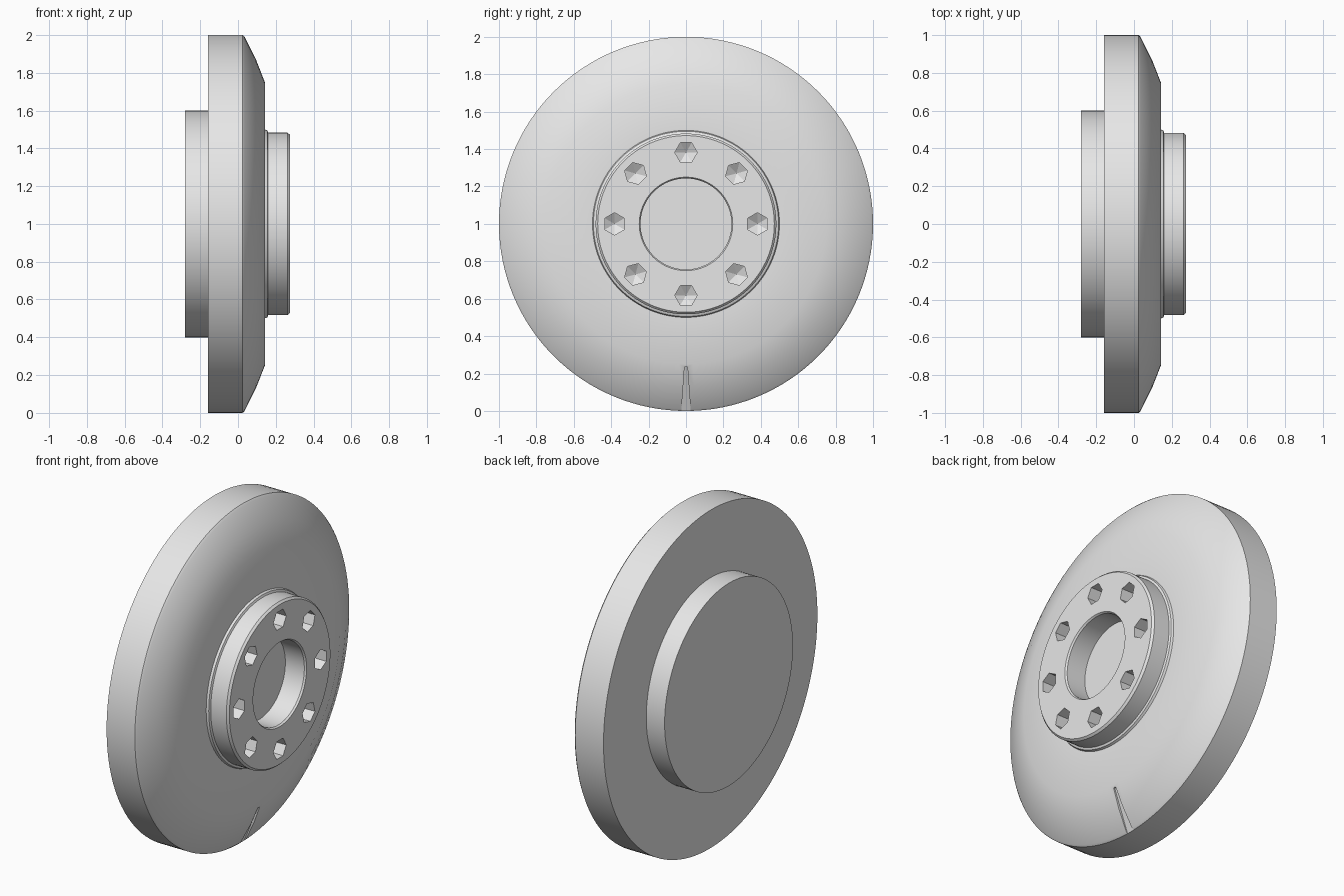
import bpy, bmesh, math
from mathutils import Matrix, Vector

if "Cube" in bpy.data.objects:
    bpy.data.objects.remove(bpy.data.objects["Cube"])

metal = bpy.data.materials.new("grey metal")
metal.use_nodes = True
grey = (0.8, 0.8, 0.8, 1)
metal.diffuse_color = grey
metal.node_tree.nodes["Principled BSDF"].inputs["Base Color"].default_value = grey


def finish(name, bm):
    bmesh.ops.remove_doubles(bm, verts=bm.verts, dist=1e-5)
    bmesh.ops.recalc_face_normals(bm, faces=bm.faces)
    mesh = bpy.data.meshes.new(name)
    bm.to_mesh(mesh)
    bm.free()
    mesh.materials.append(metal)
    obj = bpy.data.objects.new(name, mesh)
    bpy.context.collection.objects.link(obj)
    return obj


def lathe(name, profile, steps, turn=0):
    """Revolve (x, radius) points about the x axis."""
    bm = bmesh.new()
    verts = [bm.verts.new((x, 0, r)) for x, r in profile]
    edges = [bm.edges.new(pair) for pair in zip(verts, verts[1:])]
    bmesh.ops.spin(bm, geom=verts + edges, axis=(1, 0, 0), cent=(0, 0, 0),
                   angle=math.tau, steps=steps)
    bm.transform(Matrix.Rotation(turn, 4, "X"))
    return finish(name, bm)


def carve(obj, cutter):
    mod = obj.modifiers.new("cut", "BOOLEAN")
    mod.operation = "DIFFERENCE"
    mod.solver = "EXACT"
    mod.object = cutter
    bpy.context.view_layer.update()
    bpy.context.view_layer.objects.active = obj
    bpy.ops.object.modifier_apply(modifier=mod.name)
    bpy.data.objects.remove(cutter)


# Disc with back boss, sloped front rim, raised hub and centre bore
disc = lathe("brake_disc", [
    (-0.28, 0), (-0.28, 0.6), (-0.16, 0.6), (-0.16, 1), (0.025, 1), (0.035, 0.99),
    (0.095, 0.87), (0.142, 0.75), (0.142, 0.5), (0.155, 0.495), (0.16, 0.483),
    (0.262, 0.483), (0.274, 0.472), (0.274, 0.25), (0.264, 0.243),
    (0.14, 0.243), (0.14, 0)], 128)
disc.location.z = 1

# Ring of hexagonal bolt holes with pointed bottoms
for i in range(8):
    angle = i * math.tau / 8
    hole = lathe("bolt_hole_cutter",
                 [(0.15, 0), (0.185, 0.06), (0.32, 0.06), (0.32, 0)],
                 6, angle + math.pi / 6)
    hole.location = (0, -0.382 * math.sin(angle), 1 + 0.382 * math.cos(angle))
    carve(disc, hole)

# Shallow tapered groove at the bottom of the front face
bm = bmesh.new()
for lift in (0, 0.1):
    for side in (-1, 1):
        bm.verts.new(Vector((0.015 + lift, side * 0.026, -0.02)))
        bm.verts.new(Vector((0.128 + lift, side * 0.008, 0.235)))
bmesh.ops.convex_hull(bm, input=bm.verts)
carve(disc, finish("groove_cutter", bm))

# Smooth round surfaces, crisp edges
bpy.ops.object.select_all(action="DESELECT")
disc.select_set(True)
bpy.context.view_layer.objects.active = disc
bpy.ops.object.shade_smooth_by_angle(angle=math.radians(30))
